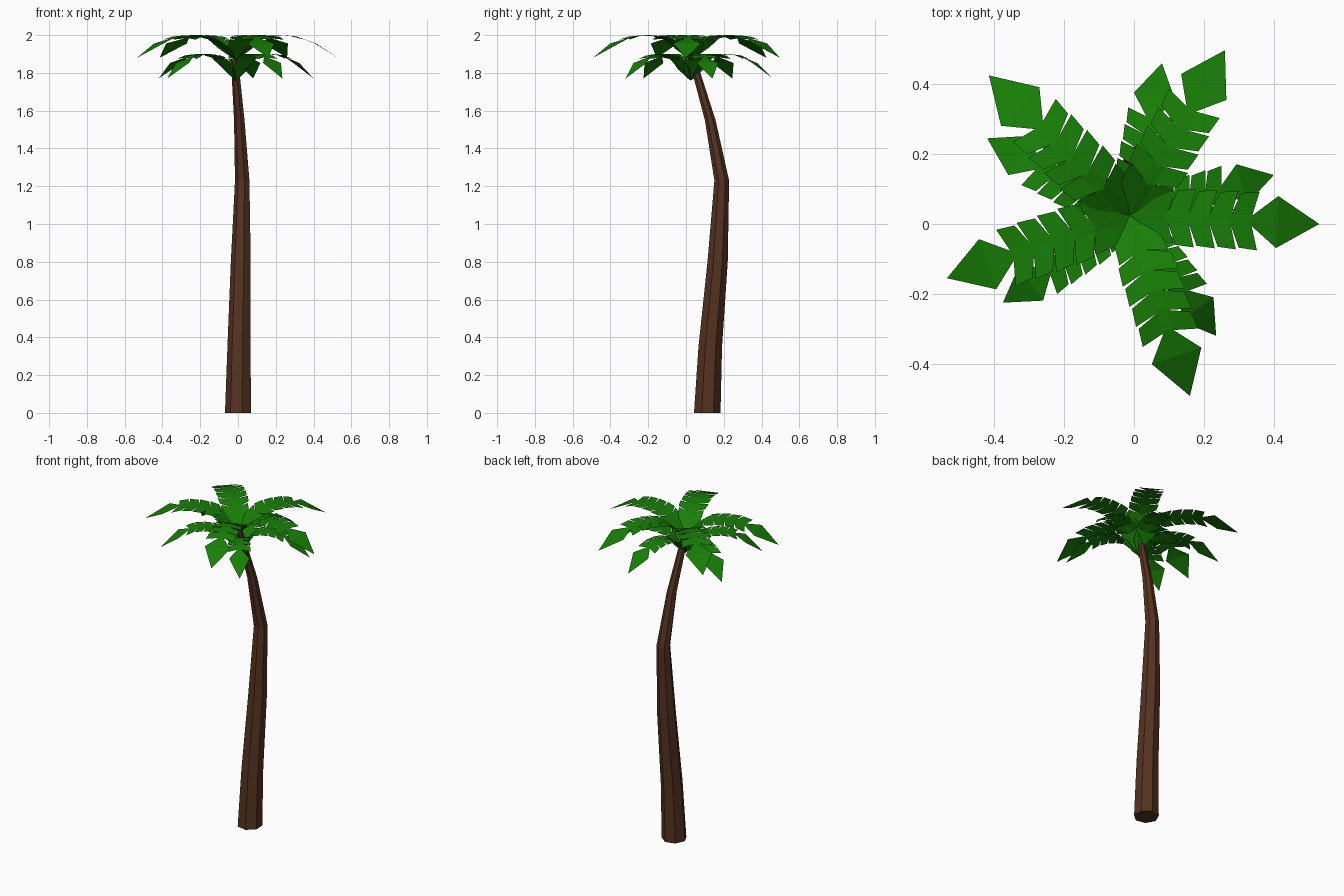
import bpy, bmesh, math

if "Cube" in bpy.data.objects:
    bpy.data.objects.remove(bpy.data.objects["Cube"])


def material(name, color):
    m = bpy.data.materials.new(name)
    m.diffuse_color = color
    m.use_nodes = True
    m.node_tree.nodes["Principled BSDF"].inputs["Base Color"].default_value = m.diffuse_color
    return m


def make_object(name, bm, mat):
    mesh = bpy.data.meshes.new(name)
    bm.to_mesh(mesh)
    bm.free()
    mesh.materials.append(mat)
    ob = bpy.data.objects.new(name, mesh)
    bpy.context.collection.objects.link(ob)
    return ob


bark = material("bark", (0.09, 0.033, 0.015, 1))
leaf = material("leaf", (0.009, 0.21, 0.002, 1))

# Trunk: seven-sided rings (x, y, z, radius) along a bent path
rings = [(0.003, 0.112, 0, 0.072), (0.008, 0.128, 0.35, 0.064),
         (0.017, 0.167, 0.8, 0.055), (0.024, 0.189, 1.23, 0.040),
         (0.008, 0.128, 1.55, 0.029), (-0.012, 0.055, 1.8, 0.022),
         (-0.02, 0.04, 1.87, 0.019)]
SIDES = 7
bm = bmesh.new()
loops = []
for x, y, z, r in rings:
    angs = [math.radians(-75.5) + 2 * math.pi * i / SIDES for i in range(SIDES)]
    loops.append([bm.verts.new((x + r * math.cos(a), y + r * math.sin(a), z)) for a in angs])
for a, b in zip(loops, loops[1:]):
    for i in range(SIDES):
        j = (i + 1) % SIDES
        bm.faces.new((a[i], a[j], b[j], b[i]))
bm.faces.new(loops[0][::-1])
bm.faces.new(loops[-1])
make_object("trunk", bm, bark)

# Arch of a frond: (distance, height below the crest)
ARCH = [(0, -0.13), (0.07, -0.055), (0.14, -0.012), (0.23, 0),
        (0.32, -0.007), (0.42, -0.044), (0.54, -0.12)]
# Where the notches between leaflets meet the midrib
NODES = [0, 0.10, 0.16, 0.22, 0.28, 0.34]
CX, CY = -0.012, 0.025


def arch(r):
    for (r0, h0), (r1, h1) in zip(ARCH, ARCH[1:]):
        if r <= r1:
            return h0 + (h1 - h0) * (r - r0) / (r1 - r0)
    return ARCH[-1][1]


def frond(name, tip, crest, zscale):
    dx, dy = tip[0] - CX, tip[1] - CY
    length = math.hypot(dx, dy)
    ux, uy, k = dx / length, dy / length, length / 0.54
    bm = bmesh.new()

    def v(r, w):
        return bm.verts.new((CX + k * (r * ux - w * uy), CY + k * (r * uy + w * ux),
                             crest + zscale * arch(r)))

    spine = [v(r, 0) for r in NODES]
    end = v(0.54, 0)
    for s in (1, -1):
        notch = [v(r + 0.008, s * 0.015) for r in NODES]
        faces = []
        for i in range(len(NODES) - 1):
            # Midrib strip, then a leaflet slanting forward
            faces.append([spine[i], notch[i], notch[i + 1], spine[i + 1]])
            w = 0.078 if i else 0.068
            back = v(NODES[i] + (0.034 if i else 0.055), s * w)
            front = v(NODES[i + 1] + 0.026, s * (w + 0.005))
            faces.append([notch[i], back, front, notch[i + 1]])
        # Half of the pointed end leaflet
        side, mid = v(0.42, s * 0.074), v(0.42, 0)
        faces.append([spine[-1], notch[-1], side, mid])
        faces.append([mid, side, end])
        for f in faces:
            bm.faces.new(f[::-1] if s > 0 else f)
    bmesh.ops.remove_doubles(bm, verts=bm.verts, dist=0.0005)
    make_object(name, bm, leaf)


upper = [(0.53, 0), (0.26, 0.497), (-0.415, 0.425), (-0.535, -0.155), (0.16, -0.492)]
lower = [(0.40, 0.14), (0.08, 0.46), (-0.42, 0.245), (-0.375, -0.225), (0.235, -0.32)]
for i, t in enumerate(upper):
    frond(f"upper_frond_{i + 1}", t, 2.0, 1.0)
for i, t in enumerate(lower):
    frond(f"lower_frond_{i + 1}", t, 1.9, 1.08)
